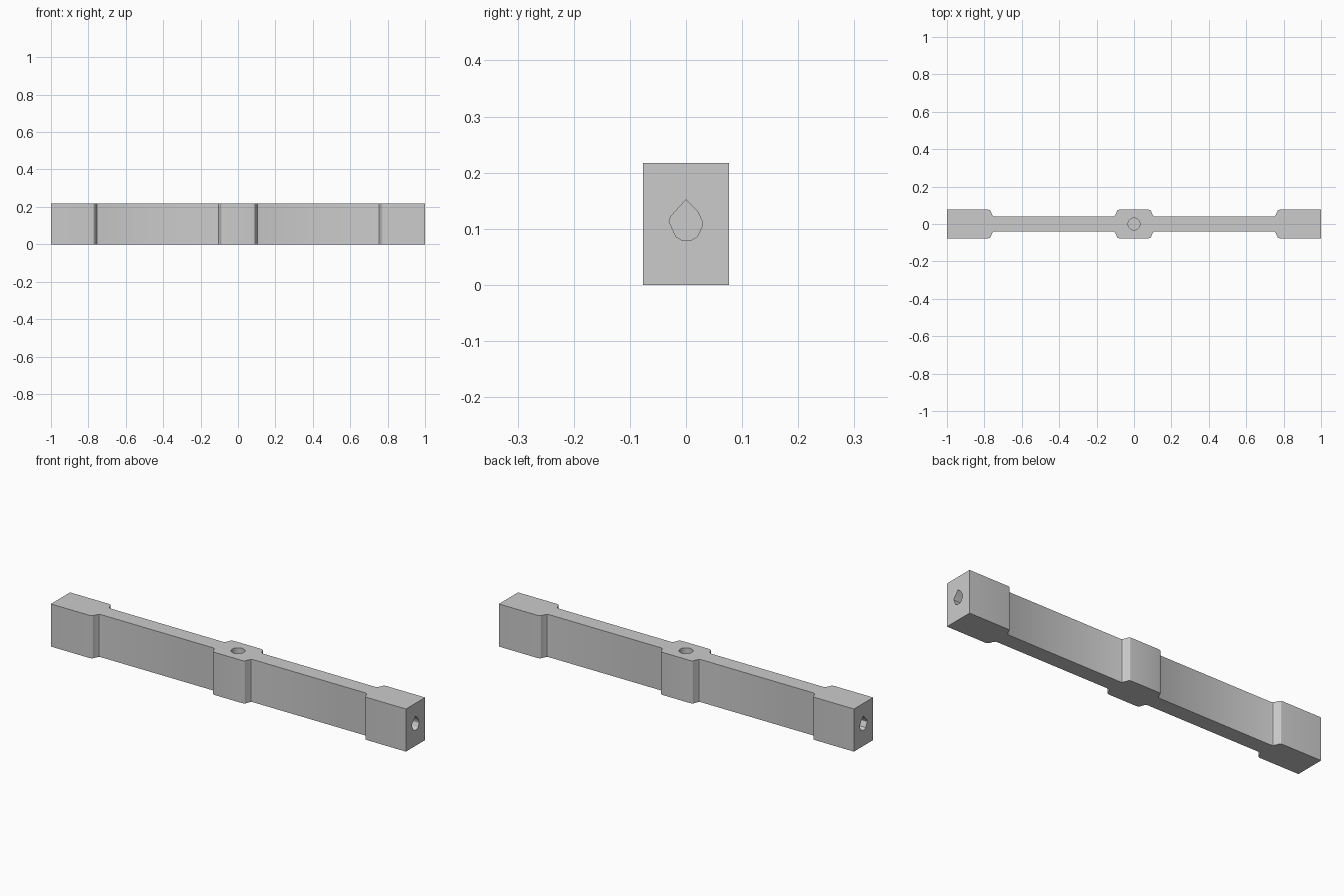
import bpy, bmesh, math

if "Cube" in bpy.data.objects:
    bpy.data.objects.remove(bpy.data.objects["Cube"], do_unlink=True)

HEIGHT, THICK, THIN = 0.217, 0.077, 0.04

grey = bpy.data.materials.new("plain grey")
grey.use_nodes = True
grey.diffuse_color = (0.6, 0.6, 0.6, 1)
grey.node_tree.nodes["Principled BSDF"].inputs["Base Color"].default_value = grey.diffuse_color


def prism(name, points, offset):
    """Extrude a closed loop of 3D points along an offset."""
    bm = bmesh.new()
    face = bm.faces.new([bm.verts.new(p) for p in points])
    new = bmesh.ops.extrude_face_region(bm, geom=[face])["geom"]
    bmesh.ops.translate(bm, vec=offset,
                        verts=[v for v in new if isinstance(v, bmesh.types.BMVert)])
    bmesh.ops.recalc_face_normals(bm, faces=bm.faces)
    mesh = bpy.data.meshes.new(name)
    bm.to_mesh(mesh)
    bm.free()
    mesh.materials.append(grey)
    obj = bpy.data.objects.new(name, mesh)
    bpy.context.collection.objects.link(obj)
    return obj


def shoulder(x, side):
    """Rounded step from thick to thin, moving outward in the given direction."""
    steps = [(0, 1), (0.27, 0.96), (0.42, 0.84), (0.64, 0.28), (0.78, 0.08), (1, 0)]
    return [(x + side * 0.037 * a, THIN + (THICK - THIN) * b) for a, b in steps]


# Bar outline: one quarter mirrored in x, then in y
quarter = shoulder(0.075, 1) + shoulder(0.783, -1)[::-1] + [(1, THICK)]
half = [(-x, y) for x, y in reversed(quarter)] + quarter
outline = half + [(x, -y) for x, y in reversed(half)]
bar = prism("bar", [(x, y, 0) for x, y in outline], (0, 0, HEIGHT))

# Blind round hole in the top of the hub
ring = [(0.032 * math.cos(math.tau * i / 32), 0.032 * math.sin(math.tau * i / 32), 0.09)
        for i in range(32)]
cutters = [prism("hub_hole_cutter", ring, (0, 0, 0.2))]

# Blind teardrop hole in each end
drop = [(0, 0.152), (0.02, 0.132), (0.028, 0.115), (0.029, 0.105), (0.02, 0.086),
        (0.01, 0.08), (-0.008, 0.08), (-0.018, 0.086), (-0.03, 0.113), (-0.027, 0.122)]
for label, side in (("left", 1), ("right", -1)):
    cutters.append(prism(label + "_end_hole_cutter",
                         [(side * 0.8, y, z) for y, z in drop], (side * 0.3, 0, 0)))

for cutter in cutters:
    cut = bar.modifiers.new(cutter.name, "BOOLEAN")
    cut.operation = "DIFFERENCE"
    cut.solver = "EXACT"
    cut.object = cutter

# Bake the cuts and drop the cutters
bpy.context.view_layer.update()
depsgraph = bpy.context.evaluated_depsgraph_get()
carved = bpy.data.meshes.new_from_object(bar.evaluated_get(depsgraph))
bar.modifiers.clear()
bar.data = carved
for cutter in cutters:
    bpy.data.objects.remove(cutter, do_unlink=True)

bpy.ops.object.select_all(action="DESELECT")
bar.select_set(True)
bpy.context.view_layer.objects.active = bar
bpy.ops.object.shade_smooth_by_angle(angle=math.radians(25))
